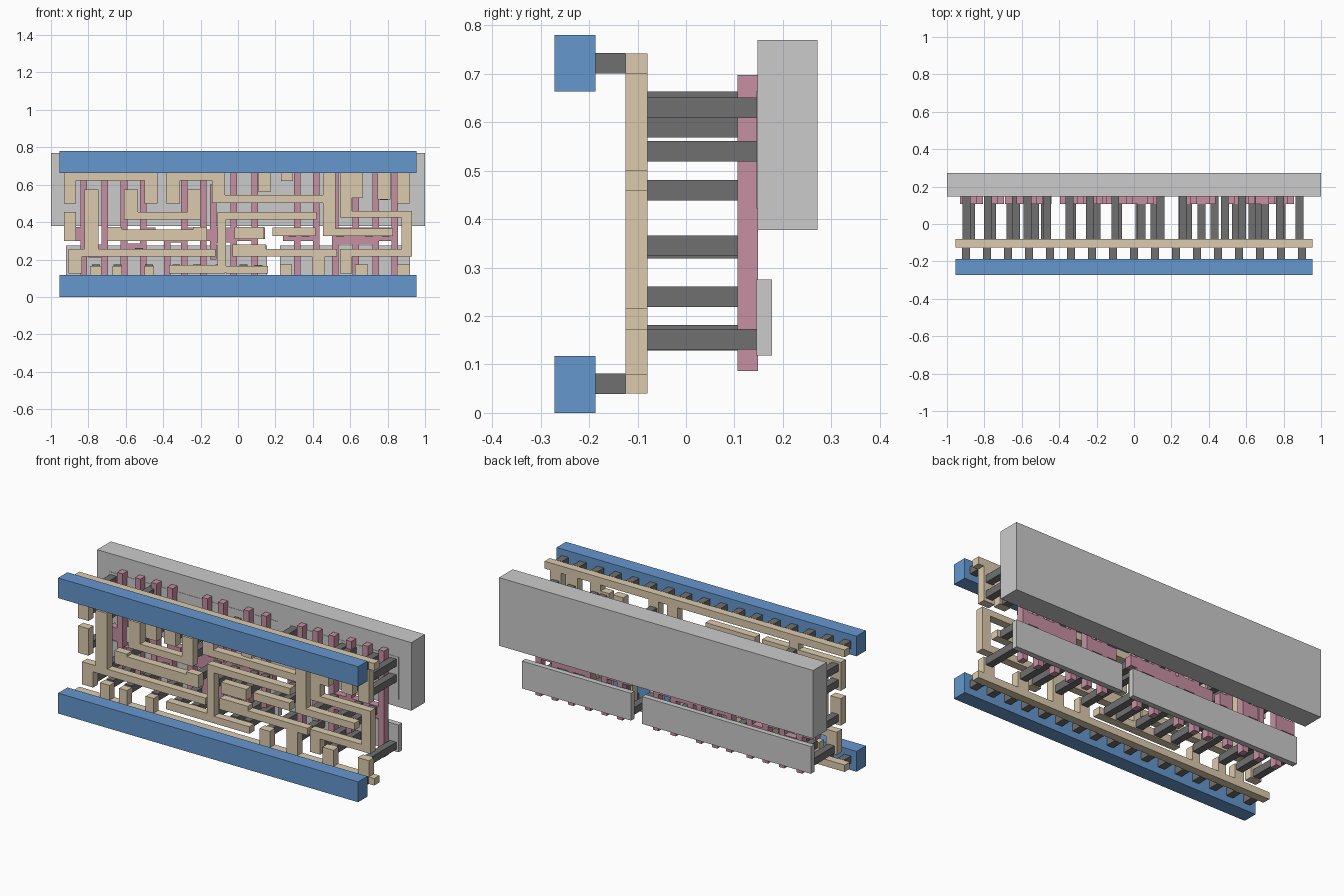
import bpy, bmesh


def material(name, rgb):
    m = bpy.data.materials.new(name)
    m.diffuse_color = (*rgb, 1)
    return m


BLUE = material("blue", (0.13, 0.31, 0.62))
TAN = material("tan", (0.72, 0.60, 0.42))
PINK = material("pink", (0.57, 0.28, 0.36))
DARK = material("dark_grey", (0.16, 0.16, 0.16))


def layer(name, rects, y0, y1, mat=None):
    """Extrude (x0, x1, z0, z1) rectangles between two depths as one object."""
    bm = bmesh.new()
    for x0, x1, z0, z1 in rects:
        r = bmesh.ops.create_cube(bm, size=1)
        for v in r["verts"]:
            v.co = (x1 if v.co.x > 0 else x0,
                    y1 if v.co.y > 0 else y0,
                    z1 if v.co.z > 0 else z0)
    me = bpy.data.meshes.new(name)
    bm.to_mesh(me)
    bm.free()
    ob = bpy.data.objects.new(name, me)
    bpy.context.collection.objects.link(ob)
    if mat:
        me.materials.append(mat)
    return ob


def pads(points, s=0.021):
    return [(x - s, x + s, z - s, z + s) for x, z in points]


# Upper metal supply rails
layer("bottom_supply_rail", [(-.955, .955, 0, .117)], -.272, -.187, BLUE)
layer("top_supply_rail", [(-.955, .955, .664, .78)], -.272, -.187, BLUE)

# Posts between supply rails and local wiring
layer("rail_posts", pads([(-.898 + i * .1123, z) for i in range(17) for z in (.06, .722)]),
      -.187, -.125, DARK)

LY = (-.125, -.079)

# Local rails with their straps
straps_low = [(-.79, -.73, .165), (-.67, -.62, .165), (-.50, -.45, .165),
              (.225, .29, .173), (.395, .465, .215), (.625, .695, .173), (.85, .92, .173)]
straps_high = [(-.66, -.60, .62), (.11, .175, .56), (.23, .295, .62),
               (.60, .665, .53), (.745, .815, .52), (.85, .92, .50)]
layer("bottom_local_rail", [(-.955, .955, .04, .08)] + [(a, b, .08, z) for a, b, z in straps_low], *LY, TAN)
layer("top_local_rail", [(-.955, .955, .70, .742)] + [(a, b, z, .70) for a, b, z in straps_high], *LY, TAN)

# Local wiring, one object per connected wire
wires = {
    "clock_pad": [(-.93, -.865, .30, .455)],
    "left_upper_wire": [(-.93, -.43, .622, .663), (-.93, -.865, .50, .622), (-.50, -.43, .50, .622)],
    "left_column_wire": [(-.905, -.12, .215, .255), (-.82, -.745, .255, .575), (-.905, -.835, .125, .215)],
    "u_shaped_wire": [(-.61, -.20, .415, .455), (-.61, -.535, .455, .575), (-.27, -.20, .455, .575)],
    "left_middle_wire": [(-.70, -.165, .30, .34), (-.70, -.62, .34, .375), (-.24, -.165, .34, .375),
                         (-.62, -.24, .34, .36)],
    "left_lower_wire": [(-.37, -.07, .125, .17)],
    "hook_wire": [(-.385, -.07, .622, .663), (-.385, -.31, .50, .622), (-.14, -.07, .545, .622),
                  (-.14, .46, .503, .545)],
    "centre_column_wire": [(-.11, -.065, .13, .455), (-.065, .42, .415, .455), (-.065, .16, .125, .165)],
    "centre_pad": [(-.02, .14, .31, .375)],
    "centre_lower_wire": [(-.03, .53, .215, .255), (-.03, .15, .255, .28)],
    "centre_short_wire": [(.185, .415, .325, .37)],
    "step_wire": [(.455, .83, .325, .365), (.455, .52, .365, .665)],
    "output_wire": [(.545, .93, .425, .46), (.875, .93, .255, .425), (.545, .93, .215, .255),
                    (.545, .61, .125, .215), (.545, .61, .46, .665)],
}
for name, rects in wires.items():
    layer(name, rects, *LY, TAN)

# Long contact pillars down to the base strips
low = [(-.87, .152), (-.76, .152), (-.645, .152), (-.475, .152), (-.33, .152), (-.22, .152),
       (-.10, .152), (.03, .152), (.11, .15), (.258, .152), (.43, .16), (.578, .152), (.66, .152), (.885, .152)]
high = [(-.895, .54), (-.895, .63), (-.63, .643), (-.465, .54), (-.345, .54), (-.10, .60), (.142, .59),
        (.262, .643), (.487, .54), (.578, .63), (.578, .54), (.632, .63), (.78, .54), (.78, .63),
        (.885, .54), (.885, .63), (-.78, .54), (-.57, .54), (-.235, .54)]
layer("base_contact_pillars", pads(low + high), -.079, .147, DARK)

# Shorter pillars landing on the gate bars
gate_hits = [(-.895, .34), (-.78, .24), (-.66, .34), (-.57, .46), (-.53, .24), (-.20, .34), (-.235, .46),
             (-.085, .34), (.04, .345), (.11, .345), (.29, .345), (.36, .345), (.545, .345), (.70, .345), (.79, .345)]
layer("gate_contact_pillars", pads(gate_hits), -.079, .106, DARK)

# Vertical gate bars
gates = [-.843, -.73, -.627, -.525, -.304, -.203, -.04, .071, .30, .40, .503, .612, .718, .82]
layer("gate_bars", [(x, x + .035, .087, .698) for x in gates] + [(-.395, -.36, .087, .36), (-.15, -.115, .2, .60)],
      .106, .149, PINK)

# Horizontal landing pads joining the gate bars
landing = [(-.93, -.843, .30, .375), (-.80, -.73, .21, .28), (-.69, -.627, .30, .375),
           (-.59, -.525, .215, .285), (-.49, -.44, .30, .37), (-.36, -.304, .29, .36), (-.269, -.203, .30, .37),
           (-.168, -.15, .30, .36), (-.115, -.04, .29, .37), (-.005, .071, .30, .37),
           (.106, .145, .31, .37), (.24, .30, .30, .37), (.335, .40, .30, .37),
           (.538, .612, .28, .37), (.647, .718, .28, .37), (.753, .82, .30, .37)]
layer("gate_landing_pads", landing, .106, .149, PINK)

# Base strips and the large well block
layer("lower_base_strips", [(-.92, .155, .118, .275), (.225, .92, .118, .275)], .146, .178)
layer("upper_base_strips", [(-.92, .155, .422, .665), (.225, .92, .422, .665)], .146, .178)
layer("well_block", [(-1, 1, .378, .77)], .148, .272)
